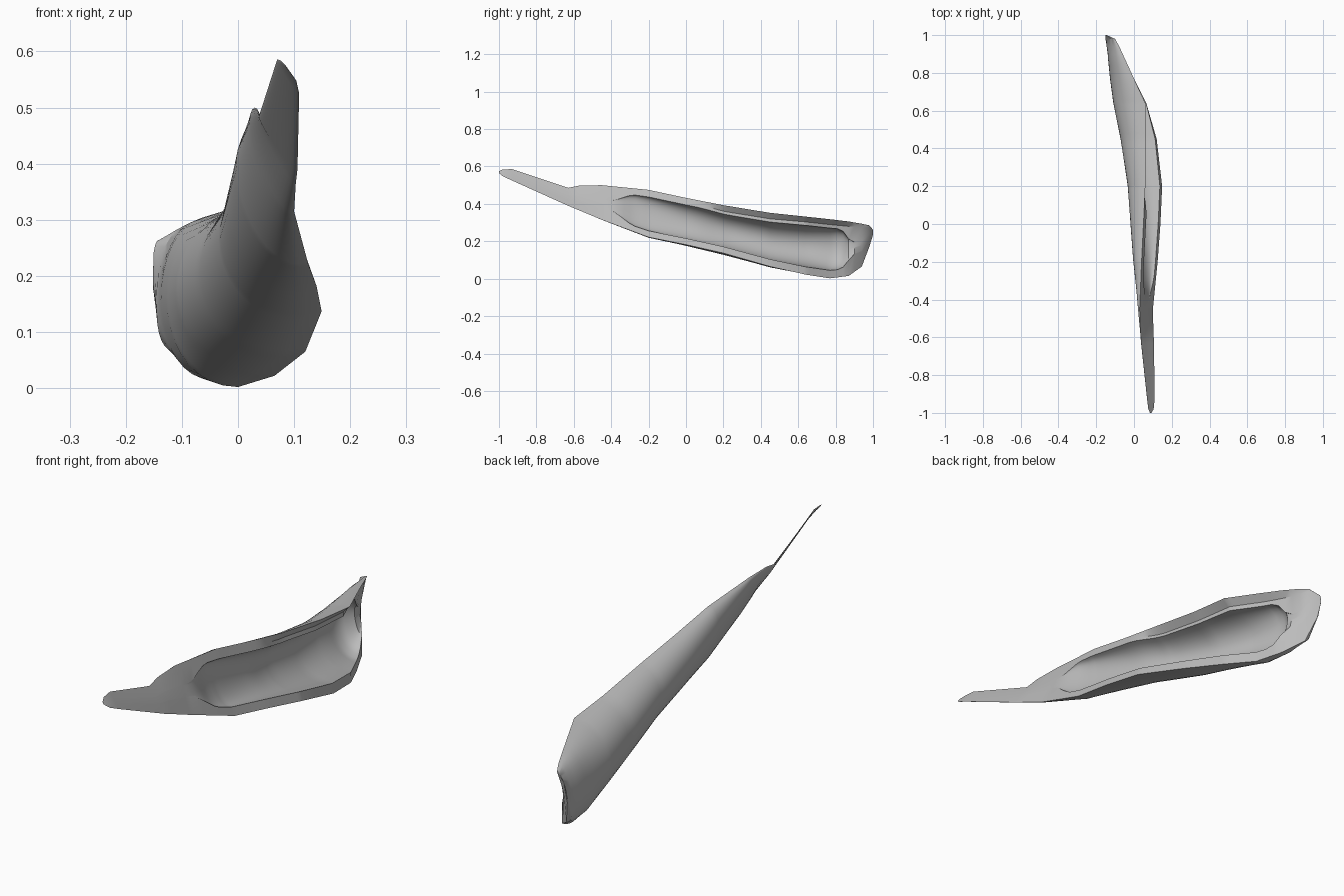
import bpy, bmesh, math
from mathutils import Vector

if "Cube" in bpy.data.objects:
    bpy.data.objects.remove(bpy.data.objects["Cube"])

# Stations along the shell: y, upper edge x/z, lower edge x/z, outward bulge
STATIONS = [
    (-1.00, .085, .575, .092, .565, .001),
    (-.98, .076, .584, .104, .548, .002),
    (-.93, .070, .586, .109, .525, .004),
    (-.63, .038, .486, .106, .390, .008),
    (-.57, .034, .498, .103, .365, .011),
    (-.45, .030, .500, .100, .315, .027),
    (-.20, .040, .475, .125, .222, .078),
    (.00, .050, .432, .140, .182, .110),
    (.20, .060, .393, .149, .137, .137),
    (.45, .061, .352, .120, .065, .162),
    (.64, .060, .332, .065, .022, .172),
    (.77, .000, .318, .000, .002, .127),
    (.87, -.046, .306, -.046, .015, .091),
    (.94, -.078, .294, -.115, .065, .045),
    (.98, -.100, .285, -.147, .170, .016),
    (1.00, -.144, .262, -.150, .235, .002),
]
ARC = 18          # segments across the outer skin and the hollow


def ramp(v, a, b):
    t = max(0, min(1, (v - a) / (b - a)))
    return t * t * (3 - 2 * t)


def station(y):
    for a, b in zip(STATIONS, STATIONS[1:]):
        if y <= b[0]:
            t = (y - a[0]) / (b[0] - a[0])
            return [p + (q - p) * t for p, q in zip(a[1:], b[1:])]
    return STATIONS[-1][1:]


def bowed(p, q, n, depth):
    """Curve from p to q, bowed along n by depth."""
    c1, c2 = p + n * depth / .75, q + n * depth / .75
    pts = []
    for i in range(ARC + 1):
        t = i / ARC
        s = 1 - t
        pts.append(p * s**3 + c1 * 3 * s * s * t + c2 * 3 * s * t * t + q * t**3)
    return pts


def section(y):
    ux, uz, lx, lz, bulge = station(y)
    up, low = Vector((ux, y, uz)), Vector((lx, y, lz))
    d = (low - up).normalized()
    n = Vector((d.z, 0, -d.x))               # points out of the convex side
    # outer skin
    pts = bowed(up, low, n, bulge)
    # flat rim, narrowing the opening at both ends
    opening = ramp(y, -.42, -.27) * (1 - ramp(y, .82, .90))
    hollow = max(0, bulge - .028) * opening
    edge = .15 + .25 * (1 - opening)
    tuck = n * min(.03, bulge * .25) * ramp(y, .04, .25) * (1 - ramp(y, .9, .97))
    inner_low = low.lerp(up, edge * .9)
    inner_up = up.lerp(low, edge) + tuck
    # hollow, then the tucked-in bevel below the upper edge
    pts += bowed(inner_low, inner_up, n, hollow)
    pts.append(up.lerp(low, .09) + tuck)
    return pts


ys = sorted({round(s[0], 3) for s in STATIONS}
            | {round(-.42 + .03 * i, 3) for i in range(45)})
bm = bmesh.new()
rings = [[bm.verts.new(p) for p in section(y)] for y in ys]
count = len(rings[0])
for a, b in zip(rings, rings[1:]):
    for i in range(count):
        j = (i + 1) % count
        bm.faces.new((a[i], a[j], b[j], b[i]))
bm.faces.new(rings[0])
bm.faces.new(rings[-1][::-1])
bmesh.ops.recalc_face_normals(bm, faces=bm.faces)

mesh = bpy.data.meshes.new("hollow_shell")
bm.to_mesh(mesh)
bm.free()
shell = bpy.data.objects.new("hollow_shell", mesh)
bpy.context.collection.objects.link(shell)
grey = bpy.data.materials.new("plain grey")
grey.diffuse_color = (.5, .5, .5, 1)
grey.use_nodes = True
grey.node_tree.nodes["Principled BSDF"].inputs["Base Color"].default_value = grey.diffuse_color
mesh.materials.append(grey)

bpy.context.view_layer.objects.active = shell
shell.select_set(True)
bpy.ops.object.shade_smooth_by_angle(angle=math.radians(30))
